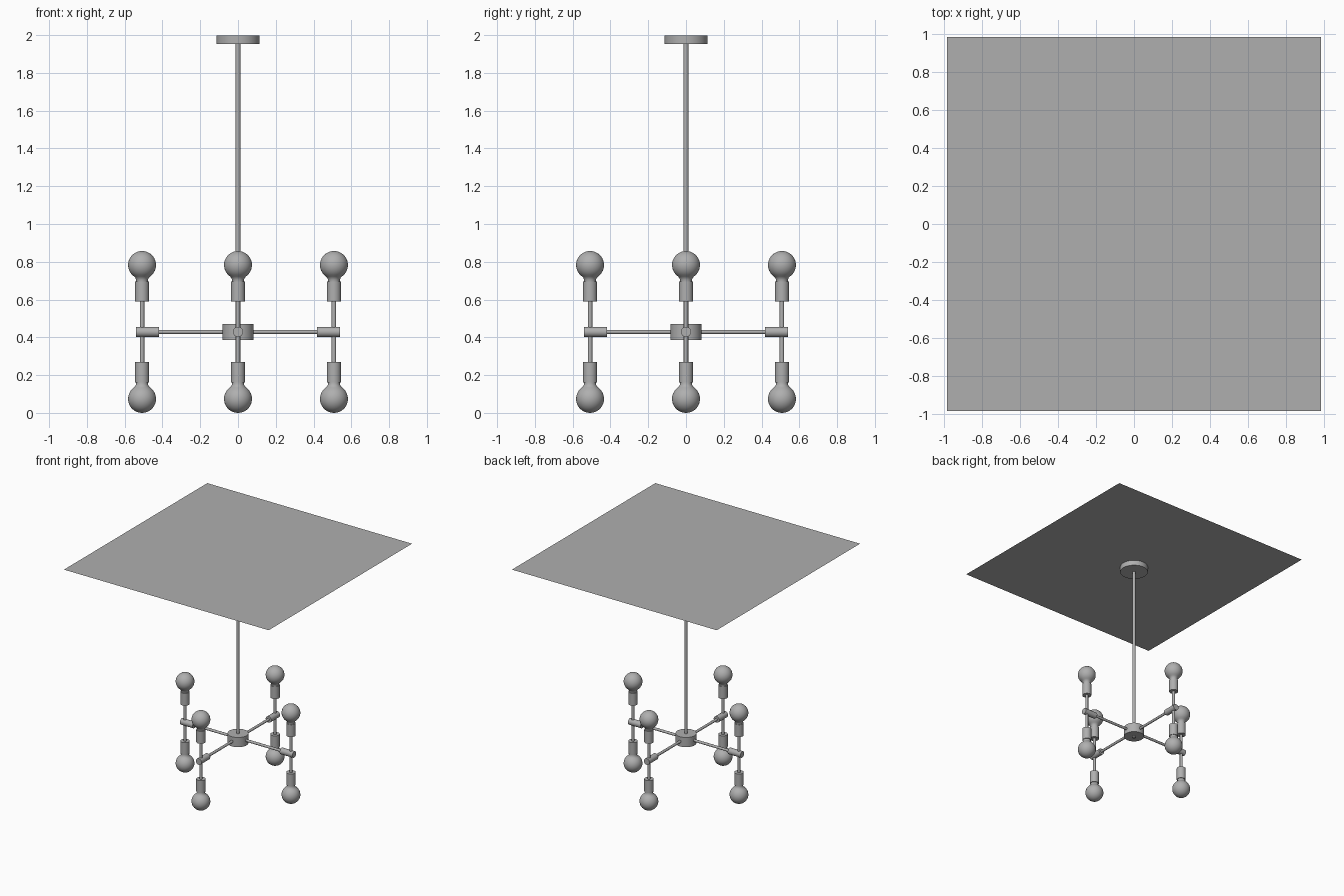
import bpy, math
from mathutils import Matrix, Vector

if "Cube" in bpy.data.objects:
    bpy.data.objects.remove(bpy.data.objects["Cube"])

ARM_Z = 0.4285    # height of the cross arms
LAMP_R = 0.508    # distance of the lamp stems from the centre

grey = bpy.data.materials.new("dark_grey")
grey.diffuse_color = (0.43, 0.43, 0.43, 1)
grey.use_nodes = True
grey.node_tree.nodes["Principled BSDF"].inputs["Base Color"].default_value = grey.diffuse_color


def lathe(name, profile, matrix=Matrix(), sides=32):
    """Spin (radius, height) points around z; radius 0 makes a pole."""
    verts, rings, faces = [], [], []
    for r, z in profile:
        start = len(verts)
        n = 1 if r == 0 else sides
        for i in range(n):
            a = 2 * math.pi * i / sides
            verts.append(matrix @ Vector((r * math.cos(a), r * math.sin(a), z)))
        rings.append([start + i % n for i in range(sides)])
    for low, high in zip(rings, rings[1:]):
        for i in range(sides):
            j = (i + 1) % sides
            quad = [low[i], low[j], high[j], high[i]]
            faces.append(list(dict.fromkeys(quad)))
    if matrix.determinant() < 0:
        faces = [f[::-1] for f in faces]
    mesh = bpy.data.meshes.new(name)
    mesh.from_pydata(verts, [], faces)
    mesh.materials.append(grey)
    obj = bpy.data.objects.new(name, mesh)
    bpy.context.collection.objects.link(obj)
    bpy.ops.object.select_all(action='DESELECT')
    obj.select_set(True)
    bpy.context.view_layer.objects.active = obj
    bpy.ops.object.shade_smooth_by_angle(angle=math.radians(35))
    return obj


def rod(name, radius, start, end, matrix=Matrix(), sides=24):
    return lathe(name, [(0, start), (radius, start), (radius, end), (0, end)], matrix, sides)


# Ceiling panel
bpy.ops.mesh.primitive_plane_add(size=1.964, location=(0, 0, 2))
bpy.context.object.name = "ceiling"
bpy.context.object.data.materials.append(grey)

# Central canopy, drop rod, hub and finial
rod("canopy", 0.114, 1.952, 1.998, sides=48)
rod("drop_rod", 0.013, 0.46, 1.96)
rod("hub", 0.082, 0.386, 0.470, sides=48)
lathe("finial", [(0, 0.369), (0.009, 0.371), (0.014, 0.378), (0.014, 0.390), (0, 0.390)], sides=16)

# Bulb profile: narrow neck flowing into a globe
C, R = 0.3545, 0.074
bulb = [(0, 0.255), (0.031, 0.255), (0.031, 0.275), (0.035, 0.286)]
for k in range(15):
    a = math.radians(-55 + 145 * k / 14)
    bulb.append((R * math.cos(a) if k < 14 else 0, C + R * math.sin(a)))

for q in range(4):
    turn = Matrix.Rotation(q * math.pi / 2, 4, 'Z')
    # Horizontal arm with end sleeve
    along = Matrix.Translation((0, 0, ARM_Z)) @ turn @ Matrix.Rotation(math.pi / 2, 4, 'Y')
    rod(f"arm_{q}", 0.011, 0.05, 0.45, along)
    rod(f"arm_sleeve_{q}", 0.027, 0.418, 0.539, along)
    # Upper lamp and its mirror below
    for side, s in (("upper", 1), ("lower", -1)):
        place = (turn @ Matrix.Translation((LAMP_R, 0, ARM_Z))
                 @ Matrix.Diagonal((1, 1, s, 1)))
        rod(f"{side}_stem_{q}", 0.012, 0.0, 0.17, place)
        rod(f"{side}_socket_{q}", 0.037, 0.160, 0.267, place)
        lathe(f"{side}_bulb_{q}", bulb, place)
